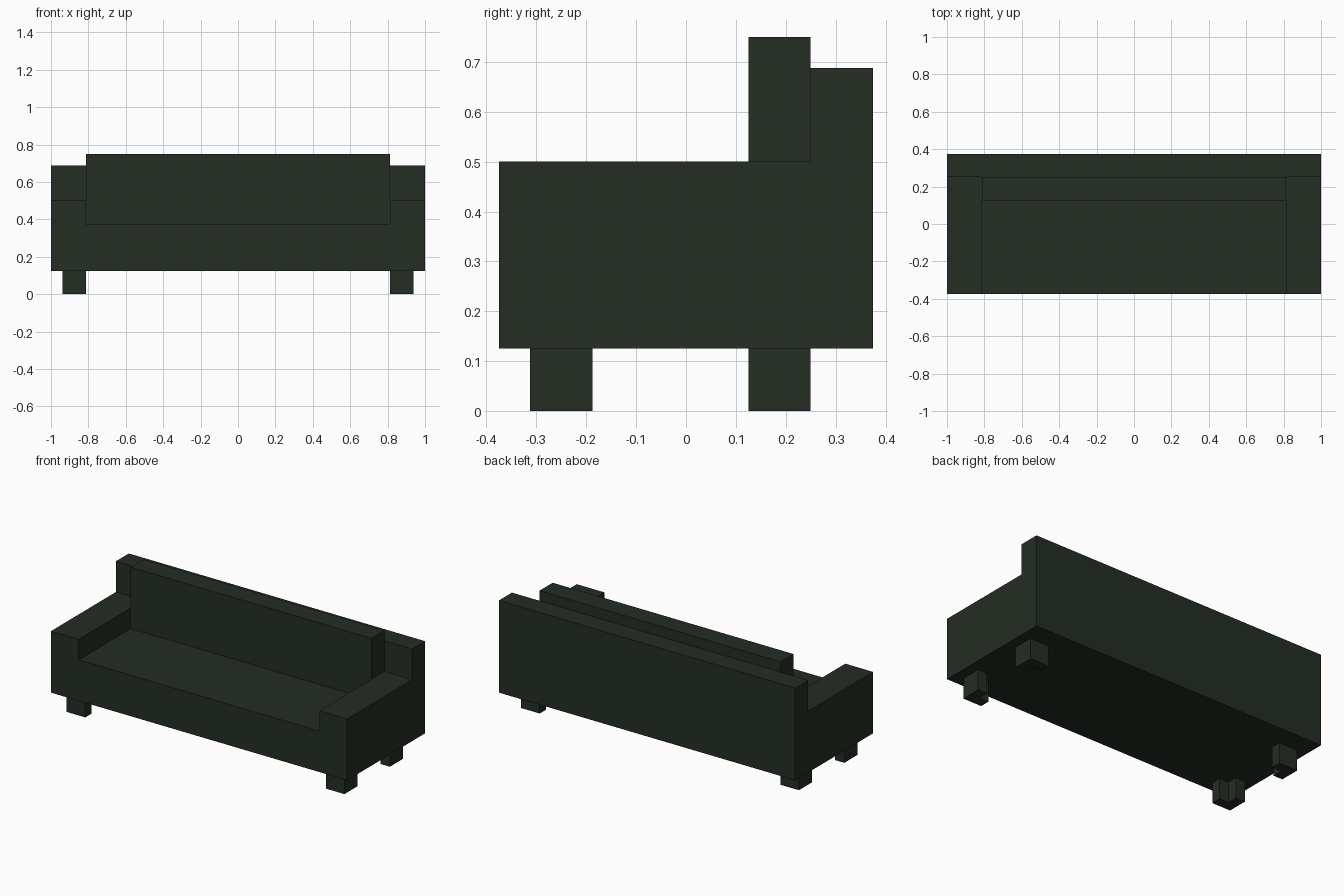
import bpy
import bmesh

default = bpy.data.objects.get("Cube")
if default:
    bpy.data.objects.remove(default, do_unlink=True)

U = 1 / 16  # design module

green = bpy.data.materials.new("dark green")
green.use_nodes = True
colour = (0.017, 0.026, 0.017, 1)
green.diffuse_color = colour
green.node_tree.nodes["Principled BSDF"].inputs["Base Color"].default_value = colour


def extrude(name, outline, axis, low, high):
    """Prism from a 2D outline, swept along the x, y or z axis, in modules."""
    bm = bmesh.new()
    verts = []
    for point in outline:
        co = list(point)
        co.insert(axis, low)
        verts.append(bm.verts.new([c * U for c in co]))
    face = bm.faces.new(verts)
    new = bmesh.ops.extrude_face_region(bm, geom=[face])["geom"]
    shift = [0, 0, 0]
    shift[axis] = (high - low) * U
    bmesh.ops.translate(bm, vec=shift,
                        verts=[v for v in new if isinstance(v, bmesh.types.BMVert)])
    bmesh.ops.recalc_face_normals(bm, faces=bm.faces)
    mesh = bpy.data.meshes.new(name)
    bm.to_mesh(mesh)
    bm.free()
    mesh.materials.append(green)
    obj = bpy.data.objects.new(name, mesh)
    bpy.context.collection.objects.link(obj)
    return obj


def rectangle(a, b, c, d):
    return [(a, c), (b, c), (b, d), (a, d)]


# Frame: stepped side profile with arms and back, hollowed for the seat
profile = [(-6, 2), (6, 2), (6, 11), (4, 11), (4, 8), (-6, 8)]
frame = extrude("sofa_frame", profile, 0, -16, 16)
cutter = extrude("seat_cutter", rectangle(-9, 3, 6, 10), 0, -13, 13)
cutter.hide_render = True
cut = frame.modifiers.new("seat hollow", "BOOLEAN")
cut.operation = "DIFFERENCE"
cut.solver = "EXACT"
cut.object = cutter
bpy.context.view_layer.objects.active = frame
bpy.ops.object.modifier_apply(modifier=cut.name)
bpy.data.objects.remove(cutter, do_unlink=True)

# Back cushion between the arms
extrude("back_cushion", rectangle(2, 4, 6, 12), 0, -13, 13)

# L-shaped legs, notched towards the middle of the sofa
for side, sx in (("right", -1), ("left", 1)):
    for end, sy, y in (("front", -1, -4), ("back", 1, 3)):
        corner = [(-1, 1), (1, 1), (1, -1), (0, -1), (0, 0), (-1, 0)]
        outline = [(sx * (14 + px), y + sy * py) for px, py in corner]
        extrude(f"{end}_{side}_leg", outline, 2, 0, 2)
